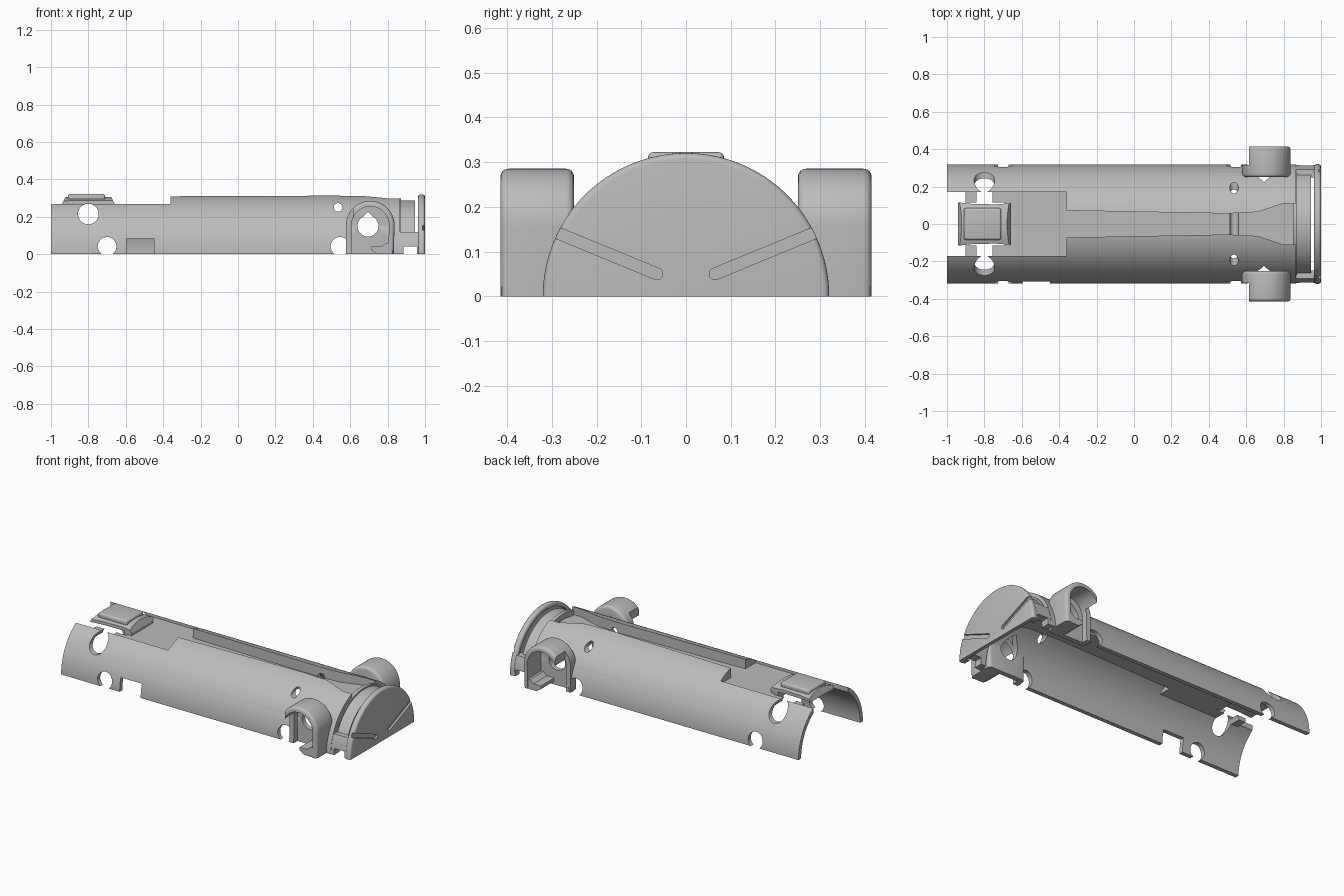
import bpy, bmesh, math

if "Cube" in bpy.data.objects:
    bpy.data.objects.remove(bpy.data.objects["Cube"])

grey = bpy.data.materials.new("plain_grey")
grey.use_nodes = True
grey.diffuse_color = (0.5, 0.5, 0.5, 1)
grey.node_tree.nodes["Principled BSDF"].inputs["Base Color"].default_value = (0.5, 0.5, 0.5, 1)

R, INNER, FLOOR = 0.318, 0.292, 0.25


def prism(name, outline, axis, lo, hi):
    """Extrude a 2D outline along one axis."""
    place = {"x": lambda a, b, t: (t, a, b),
             "y": lambda a, b, t: (a, t, b),
             "z": lambda a, b, t: (a, b, t)}[axis]
    bm = bmesh.new()
    ends = [[bm.verts.new(place(a, b, t)) for a, b in outline] for t in (lo, hi)]
    n = len(outline)
    bm.faces.new(ends[0])
    bm.faces.new(ends[1])
    for i in range(n):
        j = (i + 1) % n
        bm.faces.new((ends[0][i], ends[0][j], ends[1][j], ends[1][i]))
    bmesh.ops.recalc_face_normals(bm, faces=bm.faces)
    mesh = bpy.data.meshes.new(name)
    bm.to_mesh(mesh)
    bm.free()
    mesh.materials.append(grey)
    ob = bpy.data.objects.new(name, mesh)
    bpy.context.collection.objects.link(ob)
    return ob


def arc(r, start=0, end=180, steps=64, cx=0, cz=0):
    angles = [math.radians(start + (end - start) * i / steps) for i in range(steps + 1)]
    return [(cx + r * math.cos(a), cz + r * math.sin(a)) for a in angles]


def circle(cx, cz, r):
    return arc(r, 0, 360, 40, cx, cz)[:-1]


def box(name, x0, x1, y0, y1, z0, z1):
    return prism(name, [(x0, y0), (x1, y0), (x1, y1), (x0, y1)], "z", z0, z1)


def half_ring(name, outer, inner, x0, x1):
    return prism(name, arc(outer) + arc(inner, 180, 0), "x", x0, x1)


def apply_modifiers(ob):
    bpy.context.view_layer.update()
    done = ob.evaluated_get(bpy.context.evaluated_depsgraph_get())
    mesh = bpy.data.meshes.new_from_object(done)
    ob.modifiers.clear()
    ob.data = mesh


def combine(ob, other, operation="DIFFERENCE"):
    mod = ob.modifiers.new("combine", "BOOLEAN")
    mod.operation, mod.solver, mod.object = operation, "EXACT", other
    apply_modifiers(ob)
    bpy.data.objects.remove(other)


def bevel(ob, width, segments=4):
    mod = ob.modifiers.new("bevel", "BEVEL")
    mod.width, mod.segments = width, segments
    mod.limit_method, mod.angle_limit = "ANGLE", math.radians(40)
    apply_modifiers(ob)


def mirrored(half):
    return half + [(x, -y) for x, y in reversed(half)]


# Half-round body shell: hollow core leaves a ledge under the top channel
body = prism("body_shell", arc(R), "x", -1, 0.865)
core = prism("core", arc(INNER) + [(-INNER, -0.1), (INNER, -0.1)], "x", -1.1, 0.95)
ledge = prism("ledge", mirrored([(-0.9, 0.18), (-0.34, 0.18), (-0.34, 0.1), (0.5, 0.08),
                                 (0.68, 0.09), (0.8, 0.13), (1, 0.13)]), "z", 0.225, 0.4)
combine(core, ledge)
combine(body, core)

# Top channel, wide at the latch end and flared at the cap end
combine(body, prism("channel", mirrored([(-0.95, 0.172), (-0.36, 0.172), (-0.36, 0.072),
                                         (0.5, 0.056), (0.66, 0.064), (0.8, 0.11), (0.95, 0.11)]),
                    "z", FLOOR, 0.4))
combine(body, box("end_opening", -1.1, -0.9, -0.172, 0.172, 0.2, 0.4))
combine(body, box("latch_window", -0.95, -0.69, -0.115, 0.115, 0.2, 0.4))

# Cross holes and one rectangular notch
for x, z, r in ((-0.8, 0.215, 0.055), (-0.7, 0.042, 0.05), (0.545, 0.042, 0.05),
                (0.535, 0.25, 0.023)):
    combine(body, prism("hole", circle(x, z, r), "y", -0.5, 0.5))
combine(body, box("notch", -0.595, -0.45, -0.5, -0.2, -0.1, 0.085))
for x in (-0.7, 0.545):
    combine(body, box("hole_mouth", x - 0.028, x + 0.028, -0.5, 0.5, -0.1, 0.02))

# Side pods: hooded sockets with a teardrop opening
CX, CZ = 0.707, 0.155


def pod_outline():
    return arc(0.13, 0, 180, 32, CX, CZ) + [(0.577, -0.1), (0.83, -0.1)]


def cavity_outline():
    return arc(0.1, 0, 180, 32, CX, CZ) + [(0.607, -0.2), (0.8, -0.2)]


def teardrop():
    return arc(0.056, 140, 400, 32, 0.695, 0.15) + [(0.695, 0.226)]


parts = [body]
for side, s in (("left", 1), ("right", -1)):
    def span(a, b):
        return sorted((s * a, s * b))

    pod = prism(side + "_socket_hood", pod_outline(), "y", *span(0.25, 0.415))
    bevel(pod, 0.018)
    combine(pod, box("base_cut", 0.4, 1, -0.6, 0.6, -0.3, 0))
    combine(pod, prism("cavity", cavity_outline(), "y", *span(0.28, 0.6)))
    combine(pod, box("open_side", 0.4, 0.615, *span(0.315, 0.6), -0.2, 0.5))
    combine(body, prism("cavity", cavity_outline(), "y", *span(0.28, 0.6)))
    for ob in (body, pod):
        combine(ob, prism("teardrop", teardrop(), "y", *span(0.1, 0.6)))
    foot = prism(side + "_hood_foot", [(0.745, 0), (0.825, 0), (0.825, 0.06), (0.79, 0.06),
                                       (0.765, 0.04), (0.715, 0.04), (0.715, 0.02)],
                 "y", *span(0.275, 0.412))
    parts += [pod, foot]

# Neck behind the end cap, with its bulkhead and low side links
neck = half_ring("neck_ring", 0.287, 0.262, 0.86, 0.945)
bulkhead = half_ring("neck_bulkhead", 0.297, 0.262, 0.85, 0.872)
links = half_ring("cap_links", 0.316, 0.275, 0.86, 0.975)
combine(links, box("upper", 0.8, 1.1, -0.5, 0.5, 0.12, 0.5))
for ob in (neck, links):
    combine(ob, box("gap", 0.885, 0.957, -0.5, 0.5, -0.1, 0.04))

# Domed-edge end cap with two slanted round-bottomed slots
cap = prism("end_cap", arc(0.32, 0, 360, 128)[:-1], "x", 0.962, 1)
bevel(cap, 0.014)
combine(cap, box("base_cut", 0.8, 1.1, -0.5, 0.5, -0.5, 0))
combine(cap, prism("hollow", circle(0, 0, 0.295), "x", 0.9, 0.978))
for s in (1, -1):
    tilt = math.degrees(math.atan2(0.095, 0.23))
    slot = arc(0.013, tilt + 90, tilt + 270, 12, 0.065, 0.05) \
        + arc(0.013, tilt - 90, tilt + 90, 12, 0.31, 0.151)
    combine(cap, prism("slot", [(s * y, z) for y, z in slot], "x", 0.987, 1.1))

# Latch button with sloped ends, raised pad and a stem to the ledge
button = prism("latch_button", arc(0.307), "x", -1, -0.5)
combine(button, prism("waist", mirrored([(-0.95, 0.117), (-0.86, 0.107), (-0.74, 0.105),
                                         (-0.65, 0.112)]), "z", 0.268, 0.4), "INTERSECT")
combine(button, prism("slopes", [(-0.945, 0.26), (-0.655, 0.26), (-0.69, 0.33), (-0.91, 0.33)],
                      "y", -0.3, 0.3), "INTERSECT")
pad = box("latch_pad", -0.91, -0.71, -0.085, 0.085, 0.285, 0.322)
bevel(pad, 0.012)
stem = box("latch_stem", -0.71, -0.662, -0.105, 0.105, 0.226, 0.27)

# Smooth curved surfaces while keeping hard edges
parts += [neck, bulkhead, links, cap, button, pad, stem]
bpy.ops.object.select_all(action="DESELECT")
for ob in parts:
    ob.select_set(True)
bpy.context.view_layer.objects.active = body
bpy.ops.object.shade_smooth_by_angle(angle=math.radians(30))
